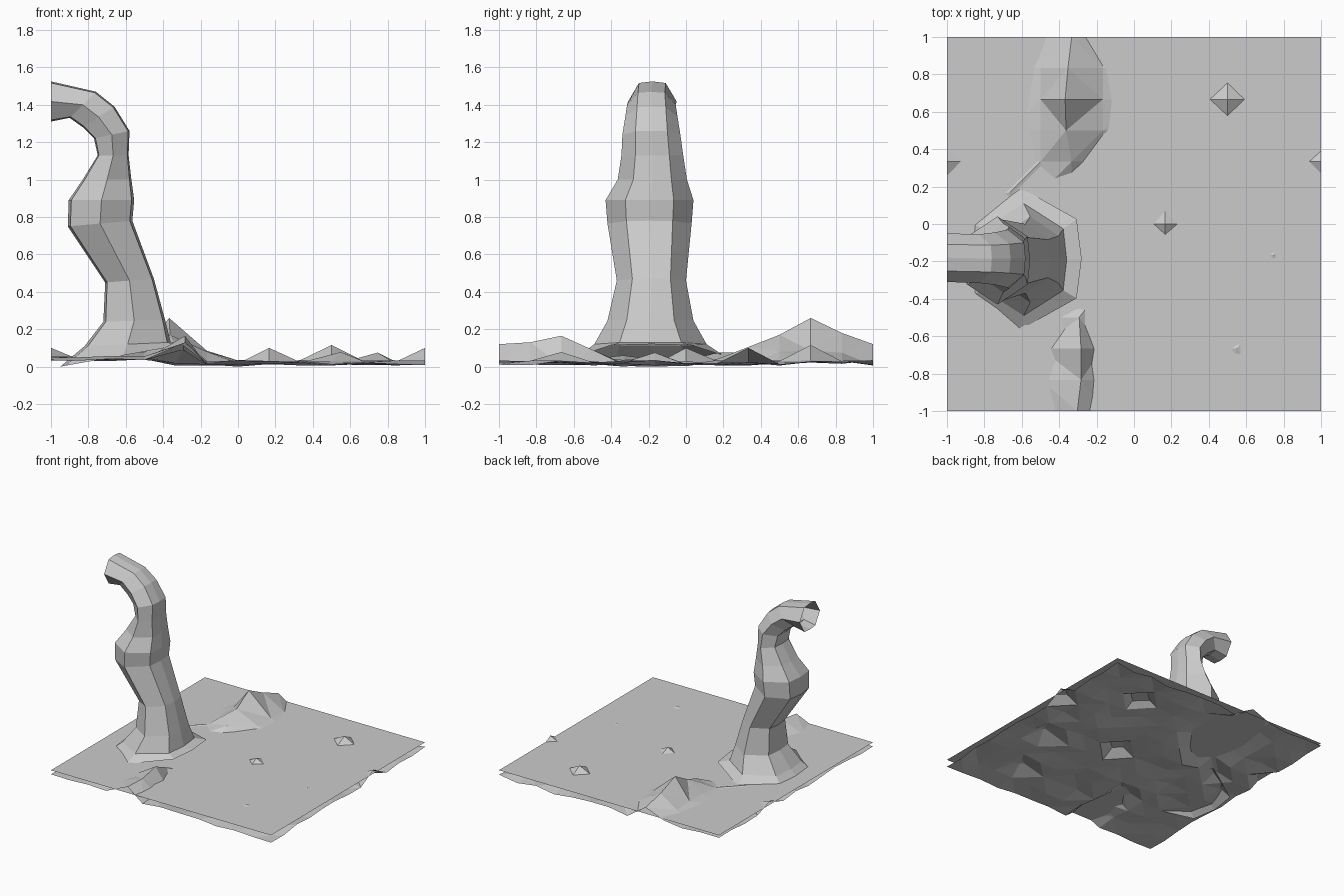
import bpy, bmesh, math, random

if "Cube" in bpy.data.objects:
    bpy.data.objects.remove(bpy.data.objects["Cube"])

random.seed(4)


def make_object(name, bm, normals=True):
    if normals:
        bmesh.ops.recalc_face_normals(bm, faces=bm.faces)
    mesh = bpy.data.meshes.new(name)
    bm.to_mesh(mesh)
    bm.free()
    obj = bpy.data.objects.new(name, mesh)
    bpy.context.collection.objects.link(obj)
    return obj


# Water: a single flat sheet
bm = bmesh.new()
bmesh.ops.create_grid(bm, x_segments=1, y_segments=1, size=1)
bmesh.ops.translate(bm, verts=bm.verts, vec=(0, 0, 0.07))
make_object("water_surface", bm, False)

# Sea bed: 12 x 12 grid, mostly under water, with a few peaks poking out
# (column, row) from the middle in steps of 1/6 -> (height, sideways shift)
peaks = {
    (-2, 4): (0.26, -0.035), (-2, 5): (0.18, -0.02), (-2, 6): (0.12, 0),
    (-2, 3): (0.17, -0.03), (-2, 2): (0.105, 0), (-3, 2): (0.075, 0),
    (-3, 4): (0.09, 0), (-1, 4): (0.085, 0), (-3, 3): (0.085, 0),
    (-3, 5): (0.08, 0), (-1, 3): (0.08, 0), (-1, 5): (0.075, 0),
    (-4, 1): (0.075, 0), (-2, -3): (0.09, 0.04), (-2, -4): (0.165, 0.05),
    (-2, -5): (0.13, 0.05), (-2, -6): (0.12, 0.03),
    (1, 0): (0.10, 0), (3, 4): (0.115, 0), (3, -4): (0.078, 0.05),
    (4, -1): (0.075, 0.08), (-6, 2): (0.10, 0), (6, 2): (0.10, 0),
}
bm = bmesh.new()
bmesh.ops.create_grid(bm, x_segments=12, y_segments=12, size=1)
for v in bm.verts:
    key = (round(v.co.x * 6), round(v.co.y * 6))
    low = 0.03 if key[0] < -2 else 0.005
    height, shift = peaks.get(key, (low + random.uniform(0, 0.03), 0))
    if key == (0, -2):
        height = 0
    v.co.x += shift
    v.co.z = height
bmesh.ops.triangulate(bm, faces=bm.faces)
make_object("sea_bed", bm, False)

# Trunk: eight-sided hollow tube, flared at the foot and curling over at the top
# each ring: inner-curve point (x, z), outer-curve point (x, z), y centre, y half width
rings = [
    (-0.95, 0.00, -0.28, 0.12, -0.185, 0.385),
    (-0.82, 0.11, -0.36, 0.13, -0.19, 0.30),
    (-0.72, 0.24, -0.39, 0.25, -0.19, 0.23),
    (-0.71, 0.45, -0.45, 0.47, -0.185, 0.185),
    (-0.91, 0.75, -0.565, 0.78, -0.195, 0.225),
    (-0.905, 0.89, -0.555, 0.89, -0.195, 0.235),
    (-0.83, 1.00, -0.57, 1.00, -0.18, 0.185),
    (-0.75, 1.13, -0.585, 1.13, -0.18, 0.165),
    (-0.77, 1.22, -0.58, 1.26, -0.185, 0.155),
    (-0.83, 1.28, -0.66, 1.39, -0.185, 0.14),
    (-0.90, 1.33, -0.76, 1.47, -0.185, 0.13),
    (-1.00, 1.31, -1.00, 1.525, -0.18, 0.13),
]
# slightly squared octagon
section = [(1, 0), (0.92, 0.55), (0, 1), (-0.92, 0.55),
           (-1, 0), (-0.92, -0.55), (0, -1), (0.92, -0.55)]
bm = bmesh.new()
previous = None
for xi, zi, xo, zo, yc, half in rings:
    cx, cz = (xi + xo) / 2, (zi + zo) / 2
    dx, dz = (xo - xi) / 2, (zo - zi) / 2
    ring = [bm.verts.new((cx + dx * u, yc + half * w, cz + dz * u))
            for u, w in section]
    if previous:
        for i in range(8):
            j = (i + 1) % 8
            bm.faces.new((previous[i], previous[j], ring[j], ring[i]))
    previous = ring
make_object("curled_trunk", bm)
